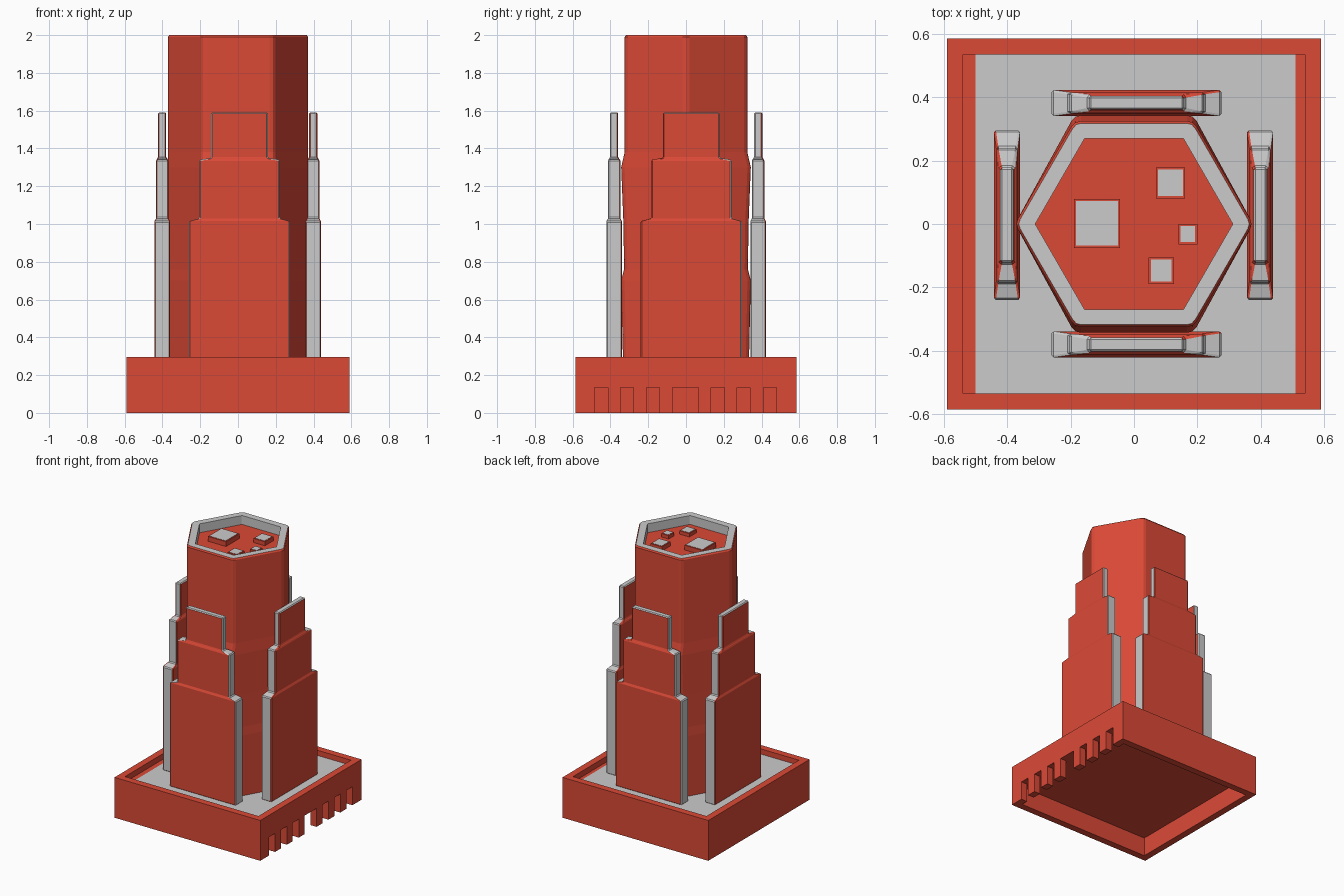
import bpy, bmesh, math
from mathutils import Vector

if "Cube" in bpy.data.objects:
    bpy.data.objects.remove(bpy.data.objects["Cube"])


def material(name, rgb):
    m = bpy.data.materials.new(name)
    m.diffuse_color = (*rgb, 1)
    m.use_nodes = True
    m.node_tree.nodes["Principled BSDF"].inputs["Base Color"].default_value = m.diffuse_color
    return m


RED = material("red", (0.71, 0.067, 0.037))
GREY = material("grey", (0.8, 0.8, 0.8))


def finish(name, bm, bevel=0):
    bmesh.ops.recalc_face_normals(bm, faces=bm.faces)
    me = bpy.data.meshes.new(name)
    bm.to_mesh(me)
    bm.free()
    me.materials.append(RED)
    me.materials.append(GREY)
    ob = bpy.data.objects.new(name, me)
    bpy.context.collection.objects.link(ob)
    if bevel:
        mod = ob.modifiers.new("bevel", 'BEVEL')
        mod.width = bevel
        mod.segments = 1
    return ob


def loft(bm, loops, colour):
    """Skin a stack of vertex rings; colour(level, side) gives the material index."""
    n = len(loops[0])
    for k in range(1, len(loops)):
        lo, hi = loops[k - 1], loops[k]
        for i in range(n):
            j = (i + 1) % n
            bm.faces.new((lo[i], lo[j], hi[j], hi[i])).material_index = colour(k, i)
    bm.faces.new(loops[0][::-1])
    return bm.faces.new(loops[-1])


def rect(bm, x0, x1, y0, y1, z):
    return [bm.verts.new((x, y, z)) for x, y in ((x0, y0), (x1, y0), (x1, y1), (x0, y1))]


def box(name, x0, x1, y0, y1, z0, z1, top=0):
    bm = bmesh.new()
    cap = loft(bm, [rect(bm, x0, x1, y0, y1, z) for z in (z0, z1)], lambda k, i: 0)
    cap.material_index = top
    return finish(name, bm)


# Base: three plain walls, a slotted right wall, a raised floor
X, Y, T, H, FLOOR = 0.59, 0.585, 0.05, 0.295, 0.257
box("base_front_wall", -X, X, -Y, -Y + T, 0, H)
box("base_back_wall", -X, X, Y - T, Y, 0, H)
box("base_left_wall", -X, -X + T, -Y + T, Y - T, 0, H)
box("base_floor", -X + T, X - T, -Y + T, Y - T, 0.137, FLOOR - 0.003)
box("floor_plate", -0.5, 0.51, -Y + T, Y - T, FLOOR - 0.01, FLOOR, top=1)

# Right wall: comb outline extruded through the wall thickness
outline = [(Y - T, H), (-Y + T, H), (-Y + T, 0)]
for c, w in ((-0.449, 0.07), (-0.312, 0.07), (-0.175, 0.07), (-0.003, 0.137),
             (0.168, 0.07), (0.305, 0.07), (0.445, 0.07)):
    a, b = c - w / 2, c + w / 2
    outline += [(a, 0), (a, 0.135), (b, 0.135), (b, 0)]
outline.append((Y - T, 0))
bm = bmesh.new()
face = bm.faces.new([bm.verts.new((X - T, y, z)) for y, z in outline])
ext = bmesh.ops.extrude_face_region(bm, geom=[face])
for v in ext["geom"]:
    if isinstance(v, bmesh.types.BMVert):
        v.co.x += T
finish("base_slotted_right_wall", bm)


# Hexagonal tower: stacked rings with rounded corners and a sunken roof
def hex_ring(bm, radius, half_y, z, rnd):
    sy = half_y / (radius * math.sin(math.pi / 3))
    pts = [Vector((radius * math.cos(i * math.pi / 3),
                   radius * math.sin(i * math.pi / 3) * sy, z)) for i in range(6)]
    ring = []
    for i, p in enumerate(pts):
        a = p + (pts[i - 1] - p).normalized() * rnd
        b = p + (pts[(i + 1) % 6] - p).normalized() * rnd
        ring += [bm.verts.new(q) for q in (a, (a + b) / 4 + p / 2, b)]
    return ring


rings = [  # radius, half depth, height, corner rounding, grey
    (0.376, 0.333, FLOOR - 0.003, 0.02, 0), (0.376, 0.343, 0.70, 0.02, 0),
    (0.376, 0.328, 0.76, 0.02, 0), (0.376, 0.331, 1.00, 0.02, 0),
    (0.376, 0.343, 1.30, 0.02, 0), (0.376, 0.325, 1.38, 0.02, 0),
    (0.376, 0.325, 1.99, 0.02, 0), (0.368, 0.318, 2.0, 0.018, 0),
    (0.312, 0.27, 2.0, 0.003, 1), (0.312, 0.27, 1.935, 0.003, 1)]
bm = bmesh.new()
loft(bm, [hex_ring(bm, *r[:4]) for r in rings], lambda k, i: rings[k][4])
finish("tower", bm)

# Stepped panels lofted as one piece: red broad faces, grey ends and top
#         half width, inner offset, outer offset, height
steps = [(0.268, 0.0, 0.082, FLOOR - 0.003), (0.268, 0.0, 0.082, 1.015),
         (0.212, 0.008, 0.074, 1.03), (0.212, 0.008, 0.074, 1.34),
         (0.15, 0.02, 0.063, 1.35), (0.15, 0.02, 0.063, 1.59)]


def panel(name, axis, side, inner, shift):
    bm = bmesh.new()
    loops = []
    for w, a, b, z in steps:
        across = sorted((side * (inner + a), side * (inner + b)))
        along = (shift - w, shift + w)
        pair = (*along, *across) if axis == 1 else (*across, *along)
        loops.append(rect(bm, *pair, z))
    # sides 0 and 2 face along y, sides 1 and 3 along x
    cap = loft(bm, loops, lambda k, i: int(i % 2 == axis))
    cap.material_index = 1
    finish(name, bm, bevel=0.006)


panel("front_panel", 1, -1, 0.339, 0.008)
panel("back_panel", 1, 1, 0.341, 0.008)
panel("left_panel", 0, -1, 0.36, 0.028)
panel("right_panel", 0, 1, 0.357, 0.028)

# Roof units with grey lids
for i, (x, y, w, d, top) in enumerate(((-0.117, 0.002, 0.146, 0.155, 1.97),
                                       (0.115, 0.13, 0.092, 0.098, 1.965),
                                       (0.17, -0.032, 0.06, 0.064, 1.96),
                                       (0.086, -0.147, 0.08, 0.084, 1.96))):
    w, d = w / 2, d / 2
    box(f"roof_unit_{i + 1}", x - w, x + w, y - d, y + d, 1.93, top)
    w, d = w - 0.007, d - 0.007
    box(f"roof_unit_lid_{i + 1}", x - w, x + w, y - d, y + d, top - 0.003,
        top + 0.002, top=1)
